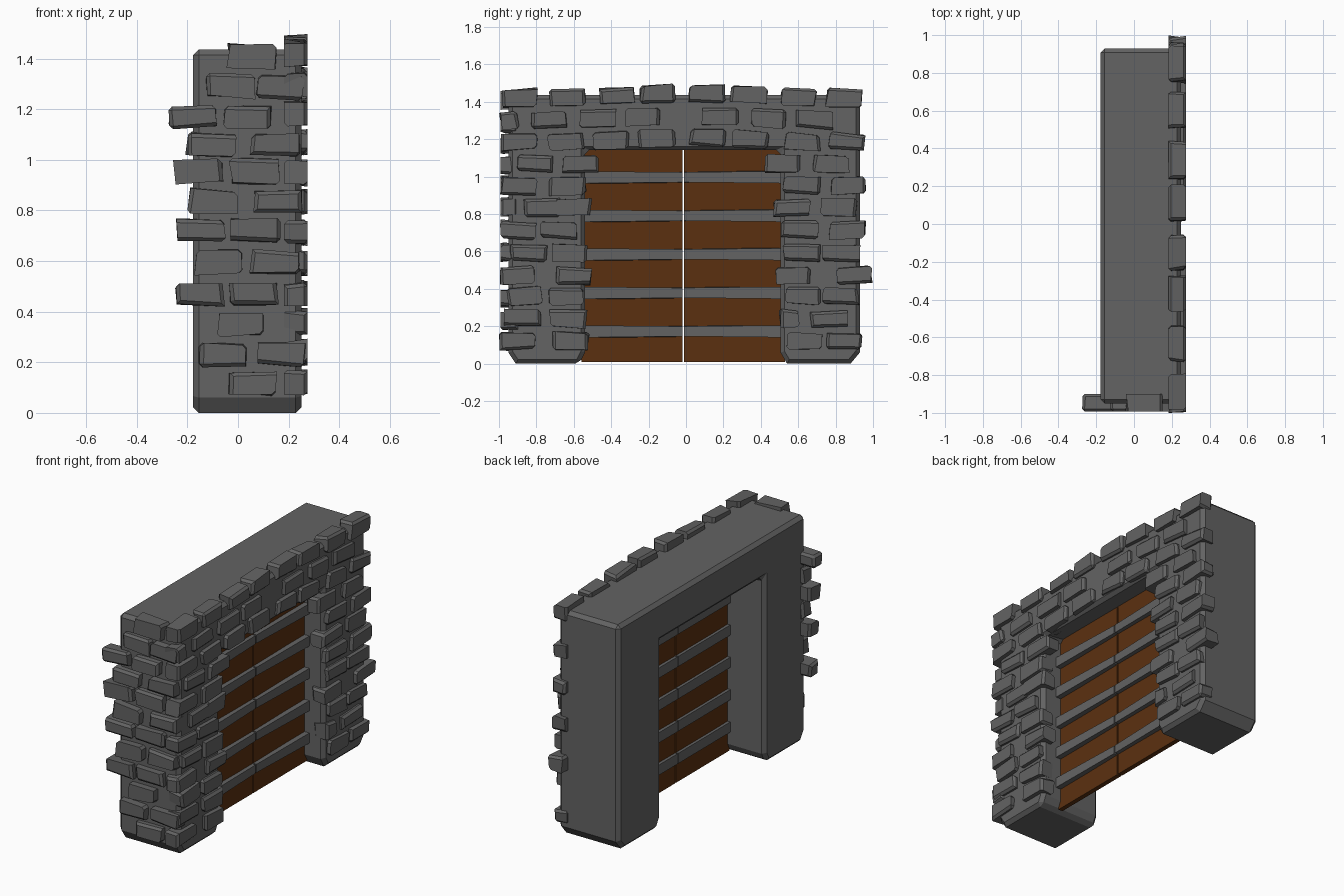
import bpy, bmesh, random
from mathutils import Matrix, Vector

if "Cube" in bpy.data.objects:
    bpy.data.objects.remove(bpy.data.objects["Cube"])

random.seed(4)


def material(name, rgb):
    m = bpy.data.materials.new(name)
    m.diffuse_color = (*rgb, 1)
    m.use_nodes = True
    m.node_tree.nodes["Principled BSDF"].inputs["Base Color"].default_value = m.diffuse_color
    return m


stone = material("grey stone", (0.125, 0.125, 0.125))
wood = material("brown wood", (0.105, 0.030, 0.005))


def make(name, bm, mat):
    bmesh.ops.recalc_face_normals(bm, faces=bm.faces)
    me = bpy.data.meshes.new(name)
    bm.to_mesh(me)
    bm.free()
    me.materials.append(mat)
    ob = bpy.data.objects.new(name, me)
    bpy.context.collection.objects.link(ob)
    return ob


def box(bm, lo, hi):
    lo, hi = Vector(lo), Vector(hi)
    mat = Matrix.Translation((lo + hi) / 2) @ Matrix.Diagonal((*(hi - lo), 1))
    return bmesh.ops.create_cube(bm, size=1, matrix=mat)["verts"]


# Gate wall: arch profile (y, z) with chamfered feet, extruded along x
profile = [(-0.95, 0.06), (-0.91, 0), (-0.57, 0), (-0.54, 0.06), (-0.54, 1.14),
           (0.505, 1.14), (0.505, 0.06), (0.54, 0), (0.88, 0), (0.93, 0.06),
           (0.93, 1.437), (-0.95, 1.437)]
bm = bmesh.new()
front = bm.faces.new([bm.verts.new((0.25, y, z)) for y, z in profile])
back = bmesh.ops.extrude_face_region(bm, geom=[front], use_keep_orig=True)["geom"]
for v in back:
    if isinstance(v, bmesh.types.BMVert):
        v.co.x = -0.177
        if abs(v.co.z - 1.14) < 0.01:      # opening flares upward at the back
            v.co.z = 1.19
wall = make("gate_wall", bm, stone)
bev = wall.modifiers.new("chamfer", 'BEVEL')
bev.width = 0.022
bev.segments = 1
bev.limit_method = 'ANGLE'
bev.angle_limit = 1.1


# Rough bricks: jittered, chamfered blocks
def brick(bm, centre, width, along_y, height=0.09, depth=0.093, tilt=0.0):
    part = bmesh.new()
    size = (depth, width, height) if along_y else (width, depth, height)
    h = Vector(size) / 2
    verts = box(part, -h, h)
    for v in verts:
        v.co.z += random.uniform(-0.009, 0.009)
        if along_y:
            v.co.y += random.uniform(-0.012, 0.006) * (1 if v.co.y > 0 else -1)
        else:
            v.co.x += random.uniform(-0.012, 0.006) * (1 if v.co.x > 0 else -1)
    # chamfer a random selection of edges, as chipped stone
    edges = [e for e in part.edges if random.random() < 0.5]
    bmesh.ops.bevel(part, geom=edges, offset=0.014, segments=1, affect='EDGES')
    part.transform(Matrix.Translation(centre) @ Matrix.Rotation(tilt, 4, 'X' if along_y else 'Y'))
    tmp = bpy.data.meshes.new("tmp")
    part.to_mesh(tmp)
    part.free()
    bm.from_mesh(tmp)
    bpy.data.meshes.remove(tmp)


# Gate-side courses: height -> start of each brick along y (width 0.2)
lintel = [
    (1.42, [-0.99, -0.73, -0.47, -0.245, 0.015, 0.24, 0.50, 0.75]),
    (1.30, [-1.09, -0.83, -0.57, -0.33, 0.09, 0.345, 0.59]),
    (1.185, [-0.99, -0.74, -0.50, -0.255, 0.02, 0.25, 0.525, 0.76]),
]
piers = [
    (1.07, [-0.91, -0.66, 0.42, 0.68]), (0.95, [-0.99, -0.73, 0.52, 0.775]),
    (0.835, [-0.87, -0.70, 0.47, 0.72]), (0.715, [-1.0, -0.78, 0.51, 0.765]),
    (0.59, [-0.94, -0.72, 0.52, 0.73]), (0.47, [-1.0, -0.70, 0.475, 0.80]),
    (0.36, [-0.96, -0.74, 0.53, 0.73]), (0.24, [-0.97, -0.73, 0.41, 0.665]),
    (0.12, [-1.0, -0.715, 0.54, 0.75]),
]
bm = bmesh.new()
for z, starts in lintel + piers:
    for y in starts:
        end = y + 0.195
        y = max(y, -0.995)
        if z == 0.24 and y == 0.41:
            y = 0.50
        mid = (y + end) / 2
        arch = z > 1.1
        # courses over the gate rise a little toward the middle
        rise = 0.03 * (1 - min(1, abs(mid) / 0.65)) if arch else 0
        tilt = (-0.05 if mid > 0 else 0.05) if arch else random.uniform(-0.05, 0.05)
        brick(bm, (0.2285, mid, z + rise), end - y, True, tilt=tilt)
make("gate_side_bricks", bm, stone)

# End-wall courses: height -> start of each brick along x
end_rows = [
    (1.41, [-0.04]), (1.29, [-0.13, 0.07]), (1.17, [-0.275, -0.055]),
    (1.06, [-0.205, 0.05]), (0.955, [-0.25, -0.03]), (0.835, [-0.20, 0.06]),
    (0.725, [-0.245, -0.03]), (0.595, [-0.17, 0.05]), (0.47, [-0.245, -0.035]),
    (0.35, [-0.085]), (0.23, [-0.16, 0.075]), (0.115, [-0.04]),
]
bm = bmesh.new()
for z, starts in end_rows:
    for x in starts:
        brick(bm, (x + 0.0975, -0.946, z), 0.195, False,
              tilt=random.uniform(-0.04, 0.04))
make("end_wall_bricks", bm, stone)

# Door leaves with iron-grey cross bands
for side, outer, inner in (("left", -0.56, -0.019), ("right", 0.53, -0.010)):
    bm = bmesh.new()
    box(bm, (0.085, min(outer, inner), 0.01), (0.115, max(outer, inner), 1.16))
    make(side + "_door", bm, wood)
    bm = bmesh.new()
    for i in range(5):
        z = 0.14 + 0.206 * i
        verts = box(bm, (0.065, min(outer, inner), z), (0.15, max(outer, inner), z + 0.065))
        for v in verts:                    # bands thin out toward the gap
            if abs(v.co.y - inner) < 0.001 and v.co.x > 0.1:
                v.co.x -= 0.012
                v.co.z += 0.006 if v.co.z < z + 0.03 else -0.006
    make(side + "_door_bands", bm, stone)
